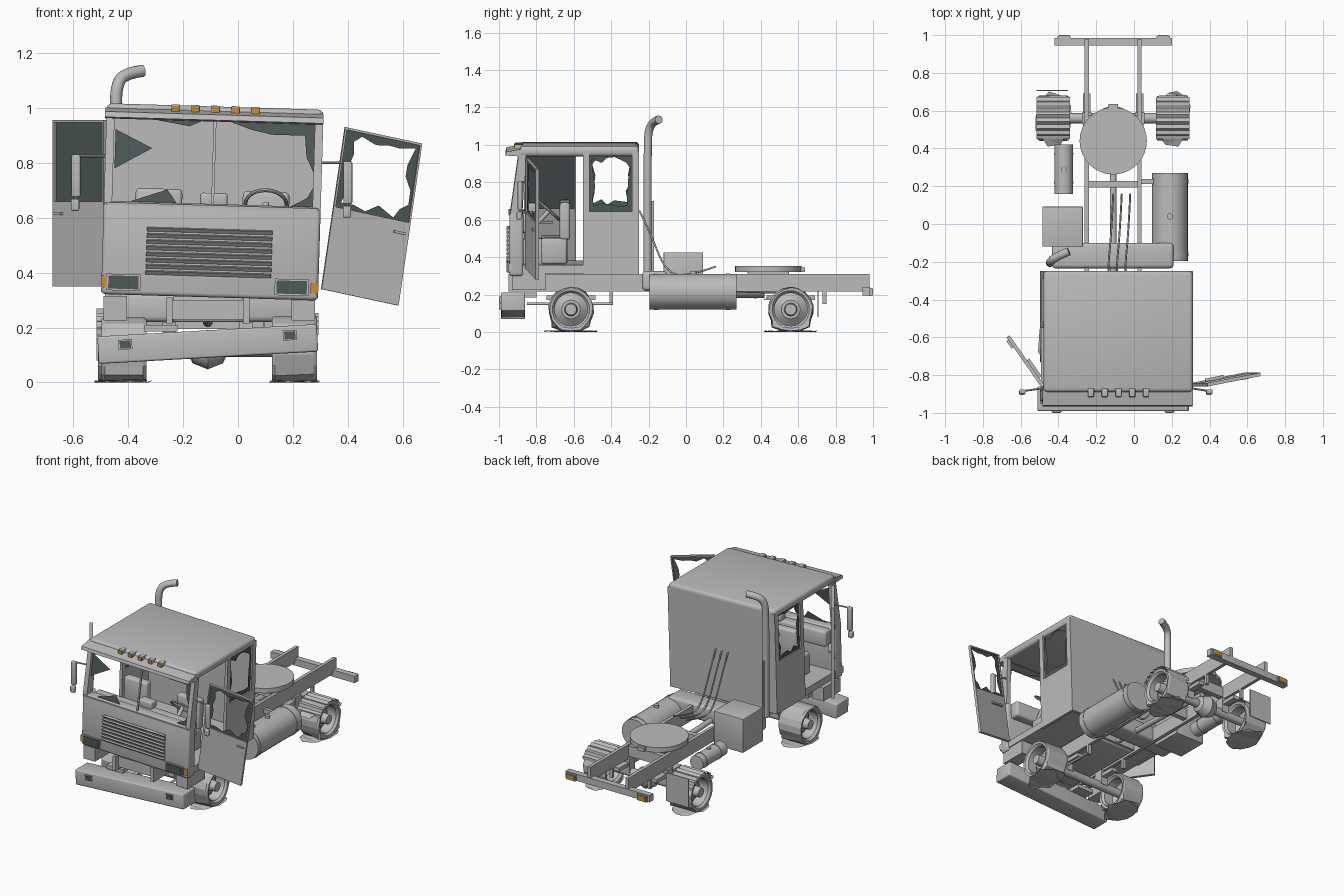
import bpy, bmesh, math, random
from mathutils import Vector, Matrix

if "Cube" in bpy.data.objects:
    bpy.data.objects.remove(bpy.data.objects["Cube"], do_unlink=True)
random.seed(4)
I = Matrix.Identity(4)


def material(name, rgb):
    m = bpy.data.materials.new(name)
    m.use_nodes = True
    m.diffuse_color = (*rgb, 1)
    m.node_tree.nodes["Principled BSDF"].inputs["Base Color"].default_value = (*rgb, 1)
    return m


GREY = material("worn grey", (0.5, 0.5, 0.5))
GLASS = material("dark glass", (0.075, 0.1, 0.095))
AMBER = material("amber lamp", (0.6, 0.27, 0.03))


def finish(name, bm, mat, M=I, smooth=True):
    bm.transform(M)
    bmesh.ops.recalc_face_normals(bm, faces=bm.faces[:])
    for f in bm.faces:
        f.smooth = smooth
    for e in bm.edges:
        e.smooth = len(e.link_faces) == 2 and e.calc_face_angle(0) < 0.6
    me = bpy.data.meshes.new(name)
    bm.to_mesh(me)
    bm.free()
    me.materials.append(mat)
    ob = bpy.data.objects.new(name, me)
    bpy.context.collection.objects.link(ob)


def box(name, x, y, z, mat=GREY, M=I, bevel=0):
    bm = bmesh.new()
    bmesh.ops.create_cube(bm, size=1)
    for v in bm.verts:
        v.co = [(r[0] + r[1]) / 2 + c * (r[1] - r[0]) for r, c in zip((x, y, z), v.co)]
    if bevel:
        bmesh.ops.bevel(bm, geom=bm.edges[:], offset=bevel, segments=3, profile=0.5, affect='EDGES')
    finish(name, bm, mat, M)


def rod(name, p, q, r, M=I, n=20):
    p, q = Vector(p), Vector(q)
    bm = bmesh.new()
    bmesh.ops.create_cone(bm, cap_ends=True, segments=n, radius1=r, radius2=r, depth=(q - p).length)
    turn = (q - p).to_track_quat('Z', 'Y').to_matrix().to_4x4()
    finish(name, bm, GREY, M @ Matrix.Translation((p + q) / 2) @ turn)


def tube(name, pts, r):
    cu = bpy.data.curves.new(name, 'CURVE')
    cu.dimensions, cu.bevel_depth, cu.bevel_resolution, cu.use_fill_caps = '3D', r, 5, True
    s = cu.splines.new('NURBS')
    s.points.add(len(pts) - 1)
    for sp, p in zip(s.points, pts):
        sp.co = (*p, 1)
    s.use_endpoint_u, s.order_u = True, 3
    tmp = bpy.data.objects.new(name + "_path", cu)
    bm = bmesh.new()
    me = bpy.data.meshes.new_from_object(tmp)
    bm.from_mesh(me)
    bpy.data.objects.remove(tmp)
    bpy.data.meshes.remove(me)
    finish(name, bm, GREY)


def profile(name, pts, x0, x1, M=I):
    # side outline in (y, z), drawn out along x
    bm = bmesh.new()
    f = bm.faces.new([bm.verts.new((x0, y, z)) for y, z in pts])
    ext = bmesh.ops.extrude_face_region(bm, geom=[f])
    bmesh.ops.translate(bm, vec=(x1 - x0, 0, 0), verts=[g for g in ext["geom"] if isinstance(g, bmesh.types.BMVert)])
    finish(name, bm, GREY, M)


def lathe(pts, n):
    # (radius, offset) outline spun about x
    bm = bmesh.new()
    vs = [bm.verts.new((a, 0, r)) for r, a in pts]
    es = [bm.edges.new(p) for p in zip(vs, vs[1:])]
    bmesh.ops.spin(bm, geom=vs + es, axis=(1, 0, 0), cent=(0, 0, 0), angle=2 * math.pi, steps=n, use_duplicate=False)
    bmesh.ops.remove_doubles(bm, verts=bm.verts[:], dist=0.0005)
    return bm


def sheet(name, polys, mat, M=I):
    bm = bmesh.new()
    for p in polys:
        bm.faces.new([bm.verts.new(c if len(c) == 3 else (c[0], 0, c[1])) for c in p])
    bmesh.ops.triangulate(bm, faces=bm.faces[:])
    finish(name, bm, mat, M, False)


def frame(o, u, n, v):
    return Matrix.Translation(o) @ Matrix((u, n, v)).transposed().to_4x4()


def broken_pane(name, M):
    # jagged ring of glass left around a unit window
    ring = []
    for k in range(20):
        s, t = divmod(k / 5, 1)
        out = [(t, 0), (1, t), (1 - t, 1), (0, 1 - t)][int(s)]
        d = random.uniform(0.04, 0.3)
        ring.append((out, tuple(c + (0.5 - c) * d for c in out)))
    sheet(name, [(a[0], b[0], b[1], a[1]) for a, b in zip(ring, ring[1:] + ring[:1])], GLASS, M)


# chassis
for side, x in (("right", -0.25), ("left", 0.03)):
    box(side + "_frame_rail", (x - 0.011, x + 0.011), (-0.95, 0.98), (0.215, 0.31))
    for y in (-0.4, 0.74):
        box(side + "_hanger", (x - 0.011, x + 0.011), (y - 0.01, y + 0.01), (0.15, 0.22))
    for y in (-0.615, 0.56):
        box(side + "_leaf_spring", (x - 0.02, x + 0.02), (y - 0.13, y + 0.13), (0.17, 0.195))
        box(side + "_axle_block", (x - 0.025, x + 0.025), (y - 0.03, y + 0.03), (0.12, 0.22))
for y in (-0.9, -0.3, 0.21, 0.56):
    box("crossmember", (-0.24, 0.02), (y - 0.017, y + 0.017), (0.23, 0.3))
box("rear_bar", (-0.42, 0.2), (0.945, 0.985), (0.195, 0.24))
for x in (-0.37, 0.155):
    box("tail_lamp_housing", (x - 0.035, x + 0.035), (0.98, 0.996), (0.193, 0.235))
    box("tail_lamp", (x - 0.028, x + 0.028), (0.995, 1.0), (0.199, 0.229), AMBER)
rod("coupling_plate", (-0.11, 0.44, 0.32), (-0.11, 0.44, 0.352), 0.178, n=32)
box("coupling_base", (-0.23, 0.01), (0.33, 0.55), (0.28, 0.325))
box("coupling_tab", (-0.135, -0.085), (0.6, 0.635), (0.32, 0.345))
box("engine", (-0.235, 0.02), (-0.87, -0.3), (0.22, 0.33), bevel=0.01)
rod("drive_shaft", (-0.11, -0.3, 0.25), (-0.11, 0.53, 0.22), 0.018)
rod("drag_link", (0.05, -0.85, 0.15), (0.05, -0.39, 0.15), 0.007)
box("front_step", (-0.34, -0.22), (-0.9, -0.8), (0.185, 0.21))
box("rear_deck", (-0.435, 0.21), (-0.235, -0.1), (0.22, 0.325), bevel=0.02)
for side, x in (("right", -0.49), ("left", 0.195)):
    box(side + "_corner_bracket", (x, x + 0.085), (-0.93, -0.75), (0.225, 0.315))

# tanks and side box
rod("fuel_tank", (0.19, -0.195, 0.215), (0.19, 0.27, 0.215), 0.095, n=28)
for y in (-0.16, 0.225):
    rod("tank_strap", (0.19, y - 0.01, 0.215), (0.19, y + 0.01, 0.215), 0.098, n=28)
    box("tank_arm", (0.03, 0.12), (y - 0.012, y + 0.012), (0.23, 0.26))
rod("tank_cap", (0.19, 0.04, 0.3), (0.19, 0.04, 0.325), 0.016)
rod("air_tank", (-0.372, 0.16, 0.23), (-0.372, 0.42, 0.23), 0.048, n=24)
for y in (0.22, 0.37):
    rod("air_tank_strap", (-0.372, y - 0.006, 0.23), (-0.372, y + 0.006, 0.23), 0.051, n=24)
rod("air_tank_cap", (-0.372, 0.29, 0.27), (-0.372, 0.29, 0.285), 0.014)
box("tool_box", (-0.485, -0.27), (-0.12, 0.092), (0.2, 0.425), bevel=0.004)

# axles and torn wheels
for end, y, xs in (("front", -0.615, (-0.415, 0.205)), ("rear", 0.56, (-0.428, 0.205))):
    rod(end + "_axle", (xs[0], y, 0.12), (xs[1], y, 0.12), 0.027)
    for x, s in zip(xs, (-1, 1)):
        M = Matrix.Translation((x, y, 0.12)) @ Matrix.Scale(s, 4, (1, 0, 0))
        finish(end + "_rim", lathe([(.1, -.08), (.088, -.065), (.088, .065), (.1, .08)], 24), GREY, M)
        finish(end + "_hub", lathe([(.088, 0), (.05, .03), (.035, .03), (.03, .075), (0, .075)], 24), GREY, M)
        tire = lathe([(.1, -.079), (.117, -.082), (.122, -.07), (.122, .07), (.117, .082), (.1, .079)], 18)
        for v in tire.verts:
            if v.co.yz.length > 0.11:
                v.co.yz = v.co.yz * random.uniform(0.95, 1.02)
            if v.co.z < -0.09:
                v.co.z = max(v.co.z, -0.114)
                v.co.y *= 1.3
        finish(end + "_tire", tire, GREY, M, False)
        flap = []
        for k in range(14):
            a, r = k * math.tau / 14, random.uniform(0.85, 1.05)
            flap.append((0.1 * r * math.cos(a), 0.142 * r * math.sin(a), -0.12 + 0.008 * (k % 2)))
        sheet(end + "_torn_rubber", [flap], GREY, M)
        if end == "rear":
            # ribbed tread lying loose over the wheel
            arc = [(r * math.cos(a), r * math.sin(a)) for a, r in
                   ((0.45 + 0.14 * k, 0.122 + 0.012 * (k % 2)) for k in range(17))]
            sheet("loose_tread", [[(-.088, *p), (.088, *p), (.088, *q), (-.088, *q)]
                                  for p, q in zip(arc, arc[1:])], GREY, M)
            sheet("tread_scrap", [[(-.06, -.1, .075), (.06, -.1, .075), (.03, -.15, .05), (-.04, -.14, .05)]], GREY, M)
finish("differential", lathe([(0, -.08), (.05, -.055), (.072, 0), (.05, .055), (0, .08)], 20), GREY,
       Matrix.Translation((-0.11, 0.56, 0.12)))
box("mud_flap", (-0.515, -0.35), (0.703, 0.709), (0.08, 0.27))

# bent front bumper
B = Matrix.Translation((-0.11, 0, 0.14)) @ Matrix.Rotation(-0.056, 4, 'Y')
box("bumper", (-0.4, 0.4), (-0.99, -0.86), (-0.05, 0.05), M=B, bevel=0.008)
for x in (-0.3, 0.3):
    box("fog_lamp_rim", (x - 0.025, x + 0.025), (-0.996, -0.98), (-0.003, 0.033), M=B)
    box("fog_lamp", (x - 0.02, x + 0.02), (-1, -0.99), (0.001, 0.029), GLASS, B)

# leaning cab shell
pivot = Vector((-0.095, 0, 0.6))
C = Matrix.Translation(pivot) @ Matrix.Rotation(0.03, 4, 'Y') @ Matrix.Translation(-pivot)
L, R = -0.49, 0.3
box("roof", (L, R), (-0.89, -0.25), (0.95, 1.005), M=C, bevel=0.02)
profile("sun_visor", [(-0.965, 0.955), (-0.96, 0.975), (-0.88, 0.99), (-0.88, 0.95)], L - 0.005, R, C)
box("rear_wall", (L, R), (-0.27, -0.25), (0.32, 0.98), M=C)
box("cab_floor", (L + 0.005, R - 0.005), (-0.93, -0.26), (0.325, 0.37), M=C)
box("front_panel", (L, R), (-0.945, -0.87), (0.31, 0.65), M=C, bevel=0.015)
box("panel_ledge", (L + 0.01, R - 0.01), (-0.95, -0.9), (0.635, 0.645), M=C)
for x in (L, R - 0.03):
    profile("front_pillar", [(-0.94, 0.64), (-0.895, 0.96), (-0.855, 0.96), (-0.875, 0.64)], x, x + 0.03, C)
profile("screen_divider", [(-0.935, 0.64), (-0.89, 0.96), (-0.88, 0.96), (-0.925, 0.64)], -0.099, -0.089, C)
for side, x in (("right", L), ("left", R - 0.02)):
    X = (x, x + 0.02)
    box(side + "_rear_panel", X, (-0.55, -0.255), (0.32, 0.655), M=C)
    box(side + "_door_post", X, (-0.55, -0.515), (0.65, 0.97), M=C)
    box(side + "_rear_post", X, (-0.29, -0.255), (0.65, 0.97), M=C)
    broken_pane(side + "_rear_window", C @ frame((x + 0.01, -0.515, 0.655), (0, 0.225, 0), (1, 0, 0), (0, 0, 0.3)))
screen = [[(.02, .86), (.2, .65), (.02, .4)],
          [(.56, 1), (1, 1), (1, .35), (.95, .6), (.94, .85), (.85, .93), (.78, .85), (.68, .9)],
          [(.87, 0), (1, 0), (1, .3), (.96, .12)], [(.08, 0), (.28, .17), (.33, 0)], [(.17, 1), (.45, 1), (.38, .92)]]
sheet("windscreen_shards", screen, GLASS, C @ frame((L + 0.02, -0.925, 0.645), (0.75, 0, 0), (0, 1, 0), (0, 0.04, 0.31)))

# grille and lamps
box("grille_back", (-0.33, 0.127), (-0.95, -0.94), (0.38, 0.56), M=C)
for k in range(8):
    z = 0.385 + 0.0225 * k
    profile("grille_slat", [(-0.949, z), (-0.961, z + 0.013), (-0.949, z + 0.017)], -0.33, 0.127, C)
for x in (-0.41, 0.203):
    box("headlamp_rim", (x - 0.062, x + 0.062), (-0.955, -0.94), (0.325, 0.385), M=C)
    box("headlamp", (x - 0.055, x + 0.055), (-0.959, -0.95), (0.331, 0.379), GLASS, C)
for x in (L, R - 0.028):
    box("turn_lamp_housing", (x, x + 0.028), (-0.949, -0.92), (0.333, 0.377), M=C)
    box("turn_lamp", (x, x + 0.028), (-0.952, -0.948), (0.335, 0.375), AMBER, C)
for k in range(5):
    x = -0.24 + 0.073 * k
    box("roof_lamp_housing", (x - 0.016, x + 0.016), (-0.915, -0.87), (0.975, 1.008), M=C, bevel=0.004)
    box("roof_lamp", (x - 0.013, x + 0.013), (-0.919, -0.914), (0.981, 1.004), AMBER, C)

# cab interior
for x in (-0.29, 0.1):
    box("seat_base", (x - 0.085, x + 0.085), (-0.775, -0.635), (0.37, 0.51), M=C, bevel=0.015)
    box("seat_back", (x - 0.085, x + 0.085), (-0.675, -0.62), (0.5, 0.7), M=C, bevel=0.015)
box("engine_cover", (-0.16, -0.03), (-0.87, -0.63), (0.36, 0.5), M=C, bevel=0.01)
box("dashboard", (L + 0.03, R - 0.03), (-0.88, -0.81), (0.54, 0.645), M=C, bevel=0.015)
box("instrument_pod", (-0.14, -0.04), (-0.86, -0.8), (0.64, 0.69), M=C, bevel=0.01)
ring = [(0.075 + 0.007 * math.cos(a), 0.007 * math.sin(a)) for a in (k * math.tau / 8 for k in range(9))]
finish("steering_wheel", lathe(ring, 24), GREY, C @ Matrix.Translation((0.1, -0.73, 0.655))
       @ Matrix.Rotation(-0.75, 4, 'X') @ Matrix.Rotation(math.pi / 2, 4, 'Y'))
rod("steering_column", (0.1, -0.73, 0.655), (0.1, -0.84, 0.54), 0.012, C)

# open doors, laid out in a unit square
doors = {"right": frame((-0.49, -0.865, 0.35), (-0.185, 0.265, 0), (0.016, 0.011, 0), (0, 0, 0.605)),
         "left": frame((0.305, -0.86, 0.34), (0.28, 0.055, -0.06), (-0.003, 0.018, 0), (0.086, 0, 0.59))}
for side, D in doors.items():
    box(side + "_door_panel", (0, 1), (0, 1), (0, 0.51), M=D)
    for u in ((0, 0.025), (0.975, 1)):
        box(side + "_window_post", u, (0, 1), (0.5, 1), M=D)
    box(side + "_window_top", (0, 1), (0, 1), (0.985, 1), M=D)
    box(side + "_door_handle", (0.8, 0.95), (-0.6, 0), (0.43, 0.445), M=D)
    box(side + "_inner_handle", (0.15, 0.5), (1, 1.8), (0.38, 0.4), M=D)
sheet("right_door_glass", [[(.02, .51), (.98, .51), (.98, .985), (.02, .985)]], GLASS,
      doors["right"] @ Matrix.Translation((0, 0.5, 0)))
broken_pane("left_door_glass", doors["left"] @ frame((.02, .5, .51), (.96, 0, 0), (0, 1, 0), (0, 0, .475)))

# mirrors
for side, x, z, root in (("right", -0.59, 0.75, -0.485), ("left", 0.4, 0.725, 0.305)):
    box(side + "_mirror", (x - 0.016, x + 0.016), (-0.9, -0.875), (z - 0.075, z + 0.08), bevel=0.006)
    box(side + "_small_mirror", (x - 0.018, x + 0.012), (-0.905, -0.88), (z - 0.125, z - 0.082), bevel=0.006)
    rod(side + "_mirror_arm", (root, -0.87, z + 0.075), (x, -0.885, z + 0.075), 0.005, n=8)
    rod(side + "_mirror_stem", (x, -0.885, z - 0.1), (x, -0.885, z + 0.08), 0.005, n=8)

# exhaust stack and loose cables
tube("exhaust_stack", [(-0.445, -0.205, 0.32), (-0.445, -0.205, 0.6), (-0.445, -0.205, 1.0), (-0.442, -0.2, 1.08),
                       (-0.415, -0.175, 1.125), (-0.345, -0.145, 1.135)], 0.022)
box("stack_bracket", (-0.45, -0.44), (-0.19, -0.172), (0.32, 0.7))
for k in range(3):
    x = -0.135 + 0.045 * k
    tube("loose_cable", [(x, -0.25, 0.65), (x, -0.2, 0.55), (x + 0.01, -0.1, 0.3), (x + 0.02, 0.05, 0.31),
                         (x + 0.025, 0.16, 0.35)], 0.005)
